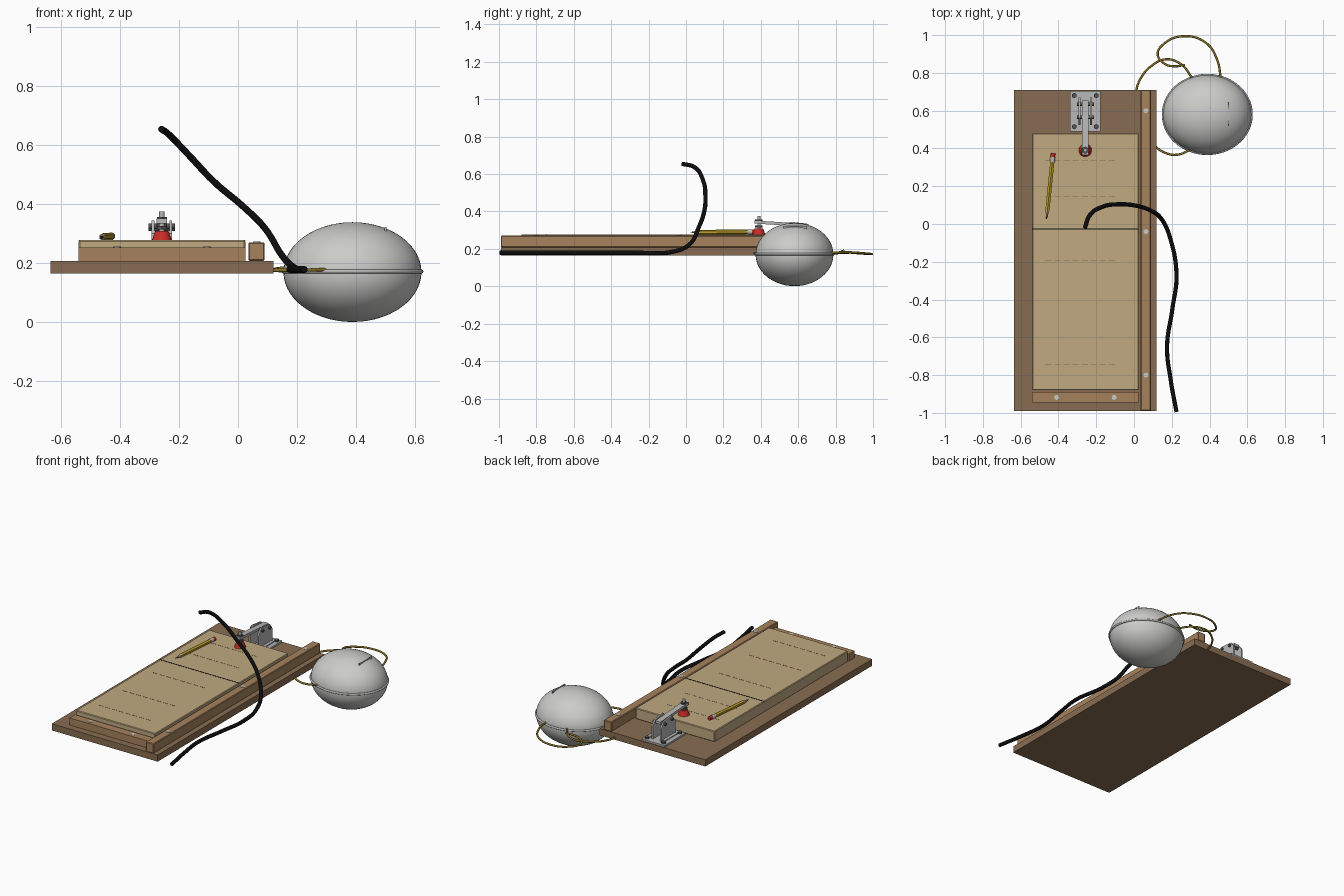
import bpy, bmesh, math
from mathutils import Vector

cube = bpy.data.objects.get("Cube")
if cube:
    bpy.data.objects.remove(cube)


def material(name, r, g, b):
    m = bpy.data.materials.new(name)
    m.use_nodes = True
    m.diffuse_color = (r, g, b, 1)
    m.node_tree.nodes["Principled BSDF"].inputs["Base Color"].default_value = (r, g, b, 1)
    return m


DARK_WOOD = material("dark wood", .25, .152, .084)
MID_WOOD = material("mid wood", .38, .225, .108)
PALE_WOOD = material("pale wood", .53, .4, .22)
SHELL = material("shell grey", .6, .6, .59)
STEEL = material("steel", .48, .48, .48)
DARK = material("dark steel", .09, .09, .09)
BLACK = material("black rubber", .004, .004, .004)
GOLD = material("pencil yellow", .5, .34, .02)
CORD = material("cord yellow", .25, .17, .02)
RED = material("red rubber", .58, .025, .02)


def finish(name, bm, mat, smooth=False):
    bmesh.ops.recalc_face_normals(bm, faces=bm.faces)
    me = bpy.data.meshes.new(name)
    bm.to_mesh(me)
    bm.free()
    me.materials.append(mat)
    ob = bpy.data.objects.new(name, me)
    bpy.context.collection.objects.link(ob)
    if smooth:
        bpy.ops.object.select_all(action='DESELECT')
        ob.select_set(True)
        bpy.context.view_layer.objects.active = ob
        bpy.ops.object.shade_smooth_by_angle(angle=math.radians(35))
    return ob


def box(name, x, y, z, mat, bevel=0):
    bm = bmesh.new()
    bmesh.ops.create_cube(bm, size=1)
    for v in bm.verts:
        v.co = [r[0] if c < 0 else r[1] for r, c in zip((x, y, z), v.co)]
    ob = finish(name, bm, mat)
    if bevel:
        mod = ob.modifiers.new("edge", 'BEVEL')
        mod.width = bevel
        mod.segments = 1
    return ob


def rod(name, a, b, r1, r2, mat, sides=16):
    """Cylinder or cone between two points."""
    a, b = Vector(a), Vector(b)
    bm = bmesh.new()
    bmesh.ops.create_cone(bm, cap_ends=True, segments=sides, radius1=r1, radius2=r2,
                          depth=(b - a).length)
    rot = (b - a).to_track_quat('Z', 'Y')
    for v in bm.verts:
        v.co = rot @ v.co + (a + b) / 2
    return finish(name, bm, mat, sides > 8)


def tube(name, pts, radius, mat, closed=False):
    """Round cable through the given points."""
    cu = bpy.data.curves.new(name, 'CURVE')
    cu.dimensions = '3D'
    cu.bevel_depth = radius
    cu.bevel_resolution = 3
    cu.use_fill_caps = True
    sp = cu.splines.new('BEZIER')
    sp.bezier_points.add(len(pts) - 1)
    sp.use_cyclic_u = closed
    for bp, p in zip(sp.bezier_points, pts):
        bp.co = p
        bp.handle_left_type = bp.handle_right_type = 'AUTO'
    ob = bpy.data.objects.new(name, cu)
    bpy.context.collection.objects.link(ob)
    cu.materials.append(mat)
    return ob


# Wooden jig: board, side fence, end stop and work panel
box("base_board", (-.635, .12), (-.99, .71), (.165, .208), DARK_WOOD)
box("side_fence", (.035, .09), (-.99, .71), (.208, .271), MID_WOOD, .004)
box("end_stop", (-.54, .025), (-.945, -.89), (.208, .254), MID_WOOD)
box("work_panel", (-.54, .025), (-.88, .48), (.208, .278), PALE_WOOD, .004)

# Countersunk screws
for i, y in enumerate((.6, -.04, -.8)):
    rod(f"fence_screw_{i}", (.063, y, .26), (.063, y, .273), .013, .013, SHELL)
for i, x in enumerate((-.41, -.105)):
    rod(f"stop_screw_{i}", (x, -.918, .245), (x, -.918, .256), .013, .013, SHELL)

# Marking lines on the panel: one solid cut line and dashed guides
box("cut_line", (-.54, .025), (-.028, -.023), (.277, .2795), BLACK)
for i, y in enumerate((.335, .145, -.195, -.5, -.745)):
    for k in range(8):
        x = -.47 + k * .048
        box(f"guide_{i}_dash_{k}", (x, x + .034), (y - .001, y + .001), (.277, .279),
            RED if y == -.5 else DARK_WOOD)

# Hexagonal pencil
tip, end = Vector((-.463, .025, .289)), Vector((-.428, .375, .291))
for name, t0, t1, r0, r1, mat in (
        ("lead", 0, .04, .001, .004, BLACK), ("sharpened_tip", .04, .14, .004, .0125, PALE_WOOD),
        ("body", .14, .87, .0125, .0125, GOLD), ("ferrule", .87, .94, .0135, .0135, STEEL),
        ("eraser", .94, 1, .012, .012, RED)):
    rod("pencil_" + name, tip.lerp(end, t0), tip.lerp(end, t1), r0, r1, mat,
        6 if name in ("body", "sharpened_tip") else 12)

# Toggle clamp: foot plate with bolts
CX = -.258
box("clamp_plate", (-.34, -.178), (.49, .705), (.208, .219), STEEL)
for sx in (-.058, .058):
    for y in (.515, .68):
        rod("plate_bolt", (CX + sx, y, .215), (CX + sx, y, .23), .014, .014, DARK, 6)

# Clamp side brackets, cut as sloped profiles
for sx in (-.03, .03):
    bm = bmesh.new()
    profile = [(.525, .215), (.67, .215), (.67, .3), (.645, .335), (.56, .345), (.525, .3)]
    face = bm.faces.new([bm.verts.new((CX + sx - .005, y, z)) for y, z in profile])
    ext = bmesh.ops.extrude_face_region(bm, geom=[face])
    for v in ext["geom"]:
        if isinstance(v, bmesh.types.BMVert):
            v.co.x += .01
    finish("clamp_bracket", bm, STEEL)
    box("clamp_flange", sorted((CX + sx, CX + sx * 1.8)), (.53, .66), (.217, .225), STEEL)

# Clamp pivots, arm, spindle and pressure foot
for y, z in ((.565, .325), (.635, .318)):
    rod("pivot_pin", (CX - .045, y, z), (CX + .045, y, z), .009, .009, DARK)
arm = box("clamp_arm", (CX - .018, CX + .018), (.365, .655), (.326, .342), STEEL)
for v in arm.data.vertices:
    v.co.z += (.52 - v.co.y) * .06
rod("spindle", (CX, .39, .3), (CX, .39, .376), .009, .009, STEEL)
for z in (.314, .345):
    rod("spindle_nut", (CX, .39, z), (CX, .39, z + .012), .02, .02, DARK, 6)
rod("pressure_foot", (CX, .39, .278), (CX, .39, .31), .034, .022, RED, 24)

# Two-part rounded shell with rim and top handle
bm = bmesh.new()
bmesh.ops.create_uvsphere(bm, u_segments=48, v_segments=28, radius=1)
for v in bm.verts:
    v.co = (.388 + v.co.x * .234, .58 + v.co.y * .208, .17 + v.co.z * .169)
finish("shell", bm, SHELL, True)
ring = [math.tau * i / 24 for i in range(24)]
tube("shell_rim", [(.388 + .234 * math.cos(a), .58 + .208 * math.sin(a), .172) for a in ring],
     .0065, STEEL, True)
box("shell_handle", (.497, .503), (.52, .645), (.3, .322), STEEL)

# Cords
tube("long_cord", [(.46, .77, .18), (.44, .87, .182), (.38, .96, .176), (.26, .994, .172),
                   (.16, .955, .174), (.125, .9, .178), (.16, .85, .184), (.21, .835, .187),
                   (.27, .842, .19)], .006, CORD)
tube("loop_cord", [(.31, .77, .18), (.25, .845, .182), (.17, .872, .18), (.09, .835, .178),
                   (.035, .77, .176), (.012, .7, .176), (.03, .55, .176), (.11, .415, .176),
                   (.17, .375, .176), (.23, .367, .177), (.31, .4, .178)], .006, CORD)

# Rubber cable
tube("cable", [(-.26, -.02, .655), (-.235, .045, .637), (-.17, .09, .57), (-.08, .104, .475),
               (.02, .095, .39), (.09, .07, .32), (.15, .02, .225), (.19, -.07, .185),
               (.225, -.27, .179), (.203, -.45, .179), (.175, -.65, .179), (.195, -.83, .179),
               (.225, -.995, .179)], .0115, BLACK)
